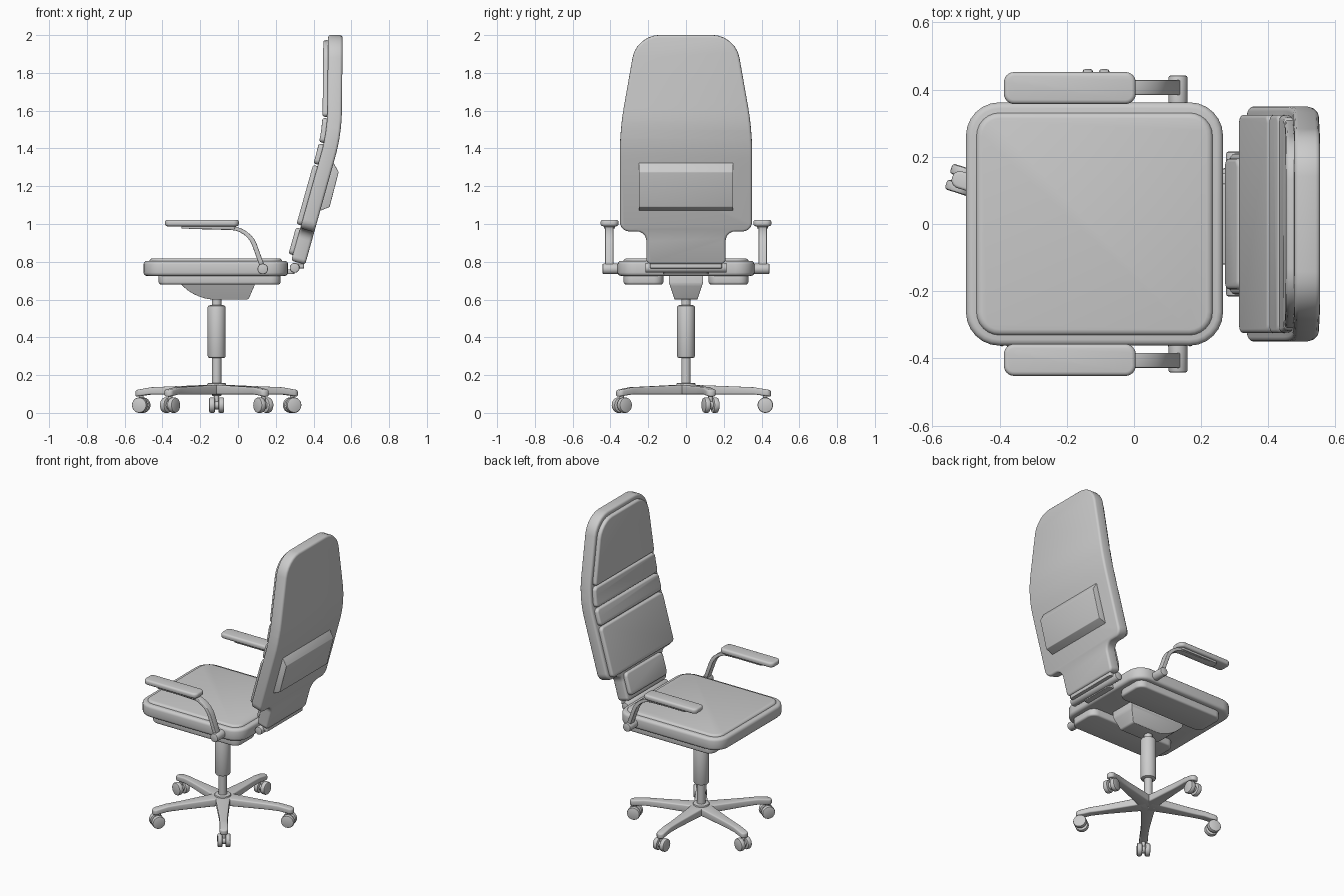
import bpy, bmesh, math
from mathutils import Vector

if "Cube" in bpy.data.objects:
    bpy.data.objects.remove(bpy.data.objects["Cube"])

CX = -0.113  # column and base centre


def rounded(pts, n=6):
    """Polygon corners (u, v, fillet distance) -> smooth outline."""
    out = []
    for i, (u, v, r) in enumerate(pts):
        p = Vector((u, v))
        if r <= 0:
            out.append(p)
            continue
        a = p + (Vector(pts[i - 1][:2]) - p).normalized() * r
        b = p + (Vector(pts[(i + 1) % len(pts)][:2]) - p).normalized() * r
        c, d = a.lerp(p, 0.552), b.lerp(p, 0.552)
        for k in range(n + 1):
            t = k / n
            s = 1 - t
            out.append(a * s**3 + c * 3 * s * s * t + d * 3 * s * t * t + b * t**3)
    return out


def mirrored(half):
    return half + [(-u, v, r) for u, v, r in reversed(half)]


def rect(u0, u1, v0, v1, r):
    return [(u0, v0, r), (u1, v0, r), (u1, v1, r), (u0, v1, r)]


def finish(name, bm, bevel=0, segs=3):
    bmesh.ops.recalc_face_normals(bm, faces=bm.faces)
    if bevel:
        sharp = [e for e in bm.edges if e.calc_face_angle(0) > math.radians(40)]
        bmesh.ops.bevel(bm, geom=sharp, offset=bevel, segments=segs, profile=0.5,
                        affect='EDGES', clamp_overlap=True)
    me = bpy.data.meshes.new(name)
    bm.to_mesh(me)
    bm.free()
    ob = bpy.data.objects.new(name, me)
    bpy.context.collection.objects.link(ob)
    bpy.ops.object.select_all(action='DESELECT')
    ob.select_set(True)
    bpy.context.view_layer.objects.active = ob
    bpy.ops.object.shade_smooth_by_angle(angle=math.radians(35))
    return ob


def prism(name, pts, lo, hi, place=None, bevel=0, cuts=()):
    """Extrude an outline from lo to hi, then map (u, v, d) into space."""
    bm = bmesh.new()
    bm.faces.new([bm.verts.new((p.x, p.y, lo)) for p in rounded(pts)])
    for c in cuts:
        bmesh.ops.bisect_plane(bm, geom=bm.verts[:] + bm.edges[:] + bm.faces[:],
                               plane_co=(0, c, 0), plane_no=(0, 1, 0))
    ext = bmesh.ops.extrude_face_region(bm, geom=bm.faces[:], use_keep_orig=True)
    for g in ext['geom']:
        if isinstance(g, bmesh.types.BMVert):
            g.co.z = hi
    if place:
        for v in bm.verts:
            v.co = place(*v.co)
    return finish(name, bm, bevel)


def cyl(name, a, b, r, bevel=0.006, n=32):
    a, b = Vector(a), Vector(b)
    bm = bmesh.new()
    bmesh.ops.create_cone(bm, cap_ends=True, segments=n, radius1=r, radius2=r,
                          depth=(b - a).length)
    rot = (b - a).to_track_quat('Z', 'Y')
    for v in bm.verts:
        v.co = rot @ v.co + (a + b) / 2
    return finish(name, bm, bevel, 2)


# Seat: body, raised cushion, two under-plates, rear bracket
prism("seat_body", rect(-0.5, 0.265, -0.362, 0.362, 0.1), 0.725, 0.805, bevel=0.018)
prism("seat_cushion", rect(-0.47, 0.235, -0.332, 0.332, 0.07), 0.77, 0.818, bevel=0.018)
for s in (-1, 1):
    v0, v1 = sorted((0.12 * s, 0.33 * s))
    prism("seat_under_plate", rect(-0.42, 0.225, v0, v1, 0.05), 0.68, 0.74, bevel=0.012)
prism("back_bracket", rect(0.0, 0.3, -0.12, 0.12, 0.02), 0.735, 0.76, bevel=0.004)
cyl("back_hinge", (0.3, -0.215, 0.768), (0.3, 0.215, 0.768), 0.026)
prism("hinge_plate", rect(0.29, 0.35, -0.19, 0.19, 0.01), 0.765, 0.79, bevel=0.004)

# Tilt mechanism: side profile, narrower towards the bottom
prism("tilt_housing",
      [(-0.31, 0.73, 0), (-0.31, 0.69, 0.01), (-0.22, 0.6, 0.09), (0.055, 0.6, 0.01), (0.09, 0.68, 0.01),
       (0.09, 0.73, 0)], -1, 1,
      lambda u, v, d: Vector((u, d * (0.06 + 0.03 * min(1, (v - 0.6) / 0.09)), v)),
      bevel=0.01, cuts=(0.69,))

# Gas column
cyl("column_rod", (CX, 0, 0.12), (CX, 0, 0.61), 0.025, 0)
cyl("column_sleeve", (CX, 0, 0.29), (CX, 0, 0.57), 0.048, 0.012)
cyl("base_hub", (CX, 0, 0.1), (CX, 0, 0.158), 0.05)

# Five-star base with twin-wheel casters
for i in range(5):
    ang = math.radians(90 + 72 * i)
    out = Vector((math.cos(ang), math.sin(ang), 0))
    side = Vector((-out.y, out.x, 0))
    hub = Vector((CX, 0, 0))

    def leg(u, v, d):
        z = 0.098 + d * (0.052 - 0.04 * v) - 0.012 * max(0, (v - 0.36) / 0.09)
        return hub + out * v + side * u + Vector((0, 0, z))

    prism("base_leg", mirrored([(0.05, 0, 0), (0.04, 0.08, 0), (0.024, 0.3, 0.05), (0.026, 0.45, 0.024)]),
          0, 1, leg, bevel=0.008, cuts=(0.2, 0.36, 0.4))
    c = hub + out * 0.42
    up = Vector((0, 0, 0.041))
    for s in (-1, 1):
        cyl("caster_wheel", c + up + side * 0.009 * s, c + up + side * 0.04 * s, 0.041, 0.008)
    cyl("caster_axle", c + up - side * 0.012, c + up + side * 0.012, 0.022, 0)
    cyl("caster_stem", c + up, c + Vector((0, 0, 0.11)), 0.012, 0)


# Backrest: everything follows one bent rear curve
def rear(z):
    if z > 1.6:
        return 0.55 + (z - 1.6) * 0.01, 0.01
    if z < 1.35:
        return 0.55 - 0.03625 + (z - 1.35) * 0.28, 0.28
    t = 1.6 - z
    return 0.55 - 0.01 * t - 0.54 * t * t, 0.01 + 1.08 * t


def on_back(u, v, d):
    x, s = rear(v)
    k = d / math.hypot(1, s)
    return Vector((x + k, u, v - k * s))


BEND = [1.3 + 0.05 * i for i in range(8)]
prism("back_shell",
      mirrored([(0.21, 0.785, 0.025), (0.21, 0.957, 0.05), (0.35, 0.957, 0.05), (0.35, 1.5, 0.12),
                (0.262, 2.0, 0.12)]),
      -0.077, 0, on_back, bevel=0.014, cuts=BEND)


def pad_width(z):
    return 0.325 - 0.175 * max(0, z - 1.5)


for name, z0, z1, r in (("back_pad", 0.972, 1.285, 0.025), ("waist_pad", 1.293, 1.405, 0.025),
                        ("shoulder_pad", 1.413, 1.555, 0.025), ("head_pad", 1.563, 1.972, 0.11)):
    prism(name, mirrored([(pad_width(z0), z0, 0.025), (pad_width(z1), z1, r)]),
          -0.102, -0.06, on_back, bevel=0.012, cuts=[b for b in BEND if z0 + 0.02 < b < z1 - 0.02])
prism("lower_pad", rect(-0.195, 0.195, 0.815, 0.955, 0.025), -0.1, -0.06, on_back, bevel=0.012)
prism("back_box", [(0.46, 1.32, 0), (0.502, 1.33, 0), (0.533, 1.275, 0), (0.485, 1.09, 0), (0.435, 1.07, 0),
                   (0.4, 1.08, 0)],
      -0.25, 0.25, lambda u, v, d: Vector((u, d, v)), bevel=0.003)

# Armrests
for s in (-1, 1):
    v0, v1 = sorted((0.357 * s, 0.452 * s))
    prism("arm_pad", rect(-0.387, 0.005, v0, v1, 0.03), 0.988, 1.022, bevel=0.012)
    v0, v1 = sorted((0.375 * s, 0.435 * s))
    prism("arm_pad_plate", rect(-0.3, -0.01, v0, v1, 0.02), 0.975, 0.995, bevel=0.004)
    prism("arm_support",
          [(-0.26, 0.988, 0), (0.065, 0.988, 0.1), (0.144, 0.77, 0), (0.119, 0.765, 0), (0.046, 0.966, 0.08),
           (-0.26, 0.974, 0)],
          0.384, 0.428, lambda u, v, d: Vector((u, d * s, v)), bevel=0.004)
    cyl("arm_pivot", (0.131, 0.3 * s, 0.762), (0.131, 0.442 * s, 0.762), 0.028)
